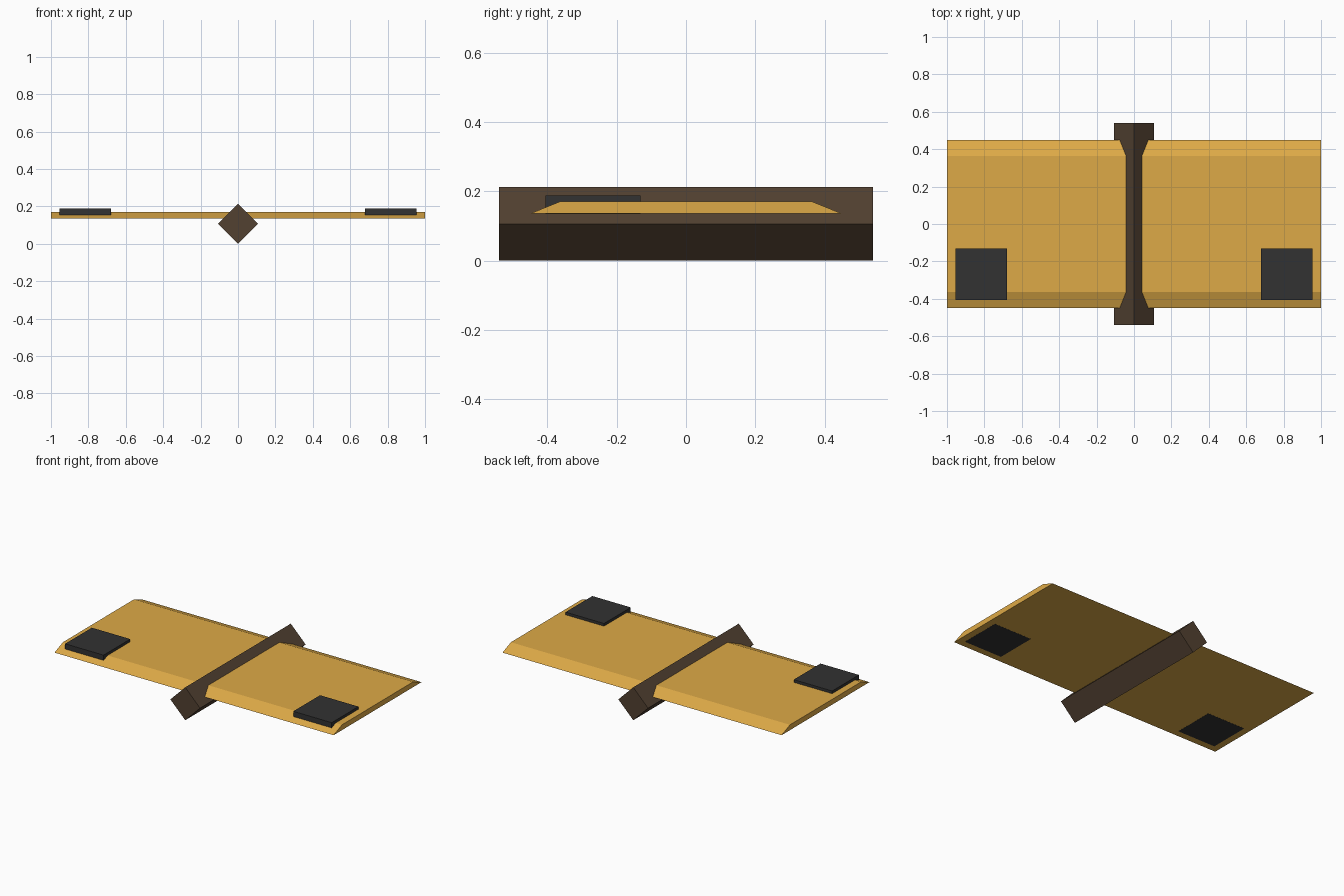
import bpy

cube = bpy.data.objects.get("Cube")
if cube:
    bpy.data.objects.remove(cube, do_unlink=True)


def material(name, rgb):
    linear = [((c / 255 + 0.055) / 1.055) ** 2.4 for c in rgb] + [1]
    mat = bpy.data.materials.new(name)
    mat.use_nodes = True
    mat.diffuse_color = linear
    bsdf = next(n for n in mat.node_tree.nodes if n.type == "BSDF_PRINCIPLED")
    bsdf.inputs["Base Color"].default_value = linear
    bsdf.inputs["Roughness"].default_value = 0.8
    return mat


def prism(name, profile, axis, start, end, mat):
    """Extrude a counter-clockwise (horizontal, z) profile along x or y."""
    def point(h, z, d):
        return (d, h, z) if axis == "x" else (h, d, z)
    n = len(profile)
    verts = [point(h, z, d) for d in (start, end) for h, z in profile]
    faces = [tuple(range(n)), tuple(range(n, 2 * n))]
    faces += [(i, (i + 1) % n, n + (i + 1) % n, n + i) for i in range(n)]
    if axis == "x":
        faces = [faces[0][::-1], faces[1]] + [f for f in faces[2:]]
    else:
        faces = [faces[0], faces[1][::-1]] + [f[::-1] for f in faces[2:]]
    mesh = bpy.data.meshes.new(name)
    mesh.from_pydata(verts, [], faces)
    mesh.materials.append(mat)
    mesh.update()
    obj = bpy.data.objects.new(name, mesh)
    bpy.context.collection.objects.link(obj)
    return obj


gold = material("golden wood", (222, 170, 71))
brown = material("dark brown wood", (82, 65, 49))
black = material("charcoal pad", (50, 50, 50))

# Plank with bevelled long edges
bottom, top = 0.136, 0.1705
prism("plank", [(-0.45, bottom), (0.45, bottom), (0.364, top), (-0.364, top)],
      "x", -1, 1, gold)

# Square pivot beam standing on its edge
r = 0.1065
prism("pivot_beam", [(0, 0), (r, r), (0, 2 * r), (-r, r)],
      "y", -0.54, 0.54, brown)

# Pads let through the plank near each end
low, high = bottom - 0.0005, 0.188
for name, x0, x1 in (("left_pad", 0.68, 0.955), ("right_pad", -0.955, -0.68)):
    prism(name, [(-0.405, low), (-0.132, low), (-0.132, high), (-0.405, high)],
          "x", x0, x1, black)
